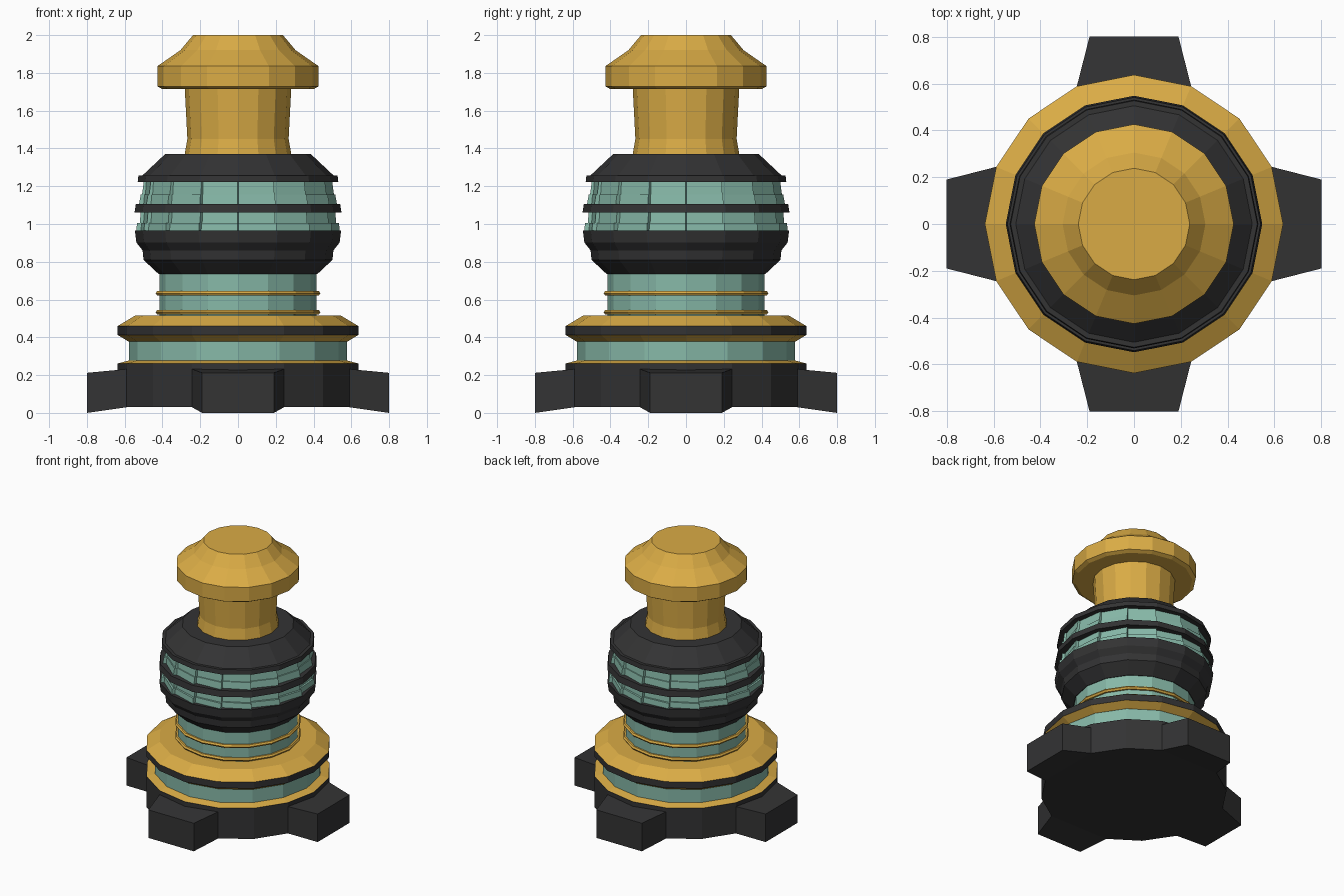
import bpy, bmesh
from math import sin, cos, pi

if "Cube" in bpy.data.objects:
    bpy.data.objects.remove(bpy.data.objects["Cube"])

N = 16


def material(name, rgb):
    m = bpy.data.materials.new(name)
    m.diffuse_color = (*rgb, 1)
    m.use_nodes = True
    m.node_tree.nodes["Principled BSDF"].inputs["Base Color"].default_value = m.diffuse_color
    return m


GOLD = material("gold", (0.70, 0.41, 0.06))
DARK = material("charcoal", (0.033, 0.033, 0.034))
TEAL = material("teal", (0.24, 0.48, 0.39))


def finish(name, bm, mat):
    bmesh.ops.recalc_face_normals(bm, faces=bm.faces)
    me = bpy.data.meshes.new(name)
    bm.to_mesh(me)
    bm.free()
    me.materials.append(mat)
    ob = bpy.data.objects.new(name, me)
    bpy.context.collection.objects.link(ob)
    return ob


def stack(name, rings, mat, cyclic=False):
    """Skin a list of vertex rings, capped top and bottom unless cyclic."""
    bm = bmesh.new()
    vr = [[bm.verts.new(p) for p in ring] for ring in rings]
    n = len(vr[0])
    for a, b in zip(vr, vr[1:] + (vr[:1] if cyclic else [])):
        for i in range(n):
            j = (i + 1) % n
            bm.faces.new((a[i], a[j], b[j], b[i]))
    if not cyclic:
        bm.faces.new(vr[0])
        bm.faces.new(vr[-1])
    return finish(name, bm, mat)


def polar(r, a, z):
    return (r * cos(a), r * sin(a), z)


def lathe(name, profile, mat, cyclic=False):
    return stack(name, [[polar(r, 2 * pi * i / N, z) for i in range(N)]
                        for r, z in profile], mat, cyclic)


def ratchet(name, profile, mat):
    """Band of overlapping panels: each panel starts low and ends proud."""
    rings = []
    for lo, hi, z in profile:
        ring = []
        for i in range(N):
            ring.append(polar(lo, 2 * pi * i / N + 0.004, z))
            ring.append(polar(hi, 2 * pi * (i + 1) / N - 0.004, z))
        rings.append(ring)
    return stack(name, rings, mat)


# base with four flared feet
lathe("base", [(0.637, 0.03), (0.637, 0.262)], DARK)
for k in range(4):
    foot = stack("foot", [
        [(-0.244, -0.589, 0.03), (0.244, -0.589, 0.03),
         (0.244, -0.589, 0.232), (-0.244, -0.589, 0.232)],
        [(-0.19, -0.8, 0.0), (0.19, -0.8, 0.0),
         (0.19, -0.8, 0.212), (-0.19, -0.8, 0.212)]], DARK)
    foot.rotation_euler.z = k * pi / 2

# lower collar
lathe("lower_gold_rim", [(0.635, 0.262), (0.58, 0.277)], GOLD)
lathe("lower_teal_band", [(0.577, 0.27), (0.577, 0.385)], TEAL)
lathe("collar_underside", [(0.58, 0.378), (0.636, 0.412)], GOLD)
lathe("collar_band", [(0.637, 0.412), (0.637, 0.46)], DARK)
lathe("collar_top", [(0.637, 0.46), (0.545, 0.515)], GOLD)

# teal neck and its two thin rings
lathe("teal_neck", [(0.416, 0.51), (0.416, 0.74)], TEAL)
for z in (0.533, 0.633):
    lathe("neck_ring", [(0.41, z - 0.012), (0.428, z - 0.012), (0.436, z),
                        (0.428, z + 0.012), (0.41, z + 0.012)], GOLD, True)

# dark bowl
lathe("bowl", [(0.42, 0.735), (0.50, 0.81), (0.505, 0.86), (0.538, 0.902),
               (0.546, 0.965), (0.50, 0.965)], DARK)

# ribbed teal bands between dark hoops
ratchet("lower_ribs", [(0.515, 0.538, 0.96), (0.51, 0.535, 1.005),
                       (0.50, 0.52, 1.006), (0.495, 0.515, 1.065)], TEAL)
lathe("middle_hoop", [(0.548, 1.06), (0.541, 1.105)], DARK)
ratchet("upper_ribs", [(0.50, 0.525, 1.1), (0.495, 0.515, 1.155),
                       (0.49, 0.508, 1.156), (0.485, 0.498, 1.23)], TEAL)

# dark shoulder
lathe("shoulder", [(0.531, 1.223), (0.527, 1.258), (0.505, 1.258),
                   (0.386, 1.37)], DARK)

# gold stem and cap
lathe("stem", [(0.283, 1.365), (0.268, 1.45), (0.282, 1.72)], GOLD)
lathe("cap", [(0.40, 1.714), (0.426, 1.728), (0.426, 1.836),
              (0.305, 1.92), (0.238, 2.0)], GOLD)
